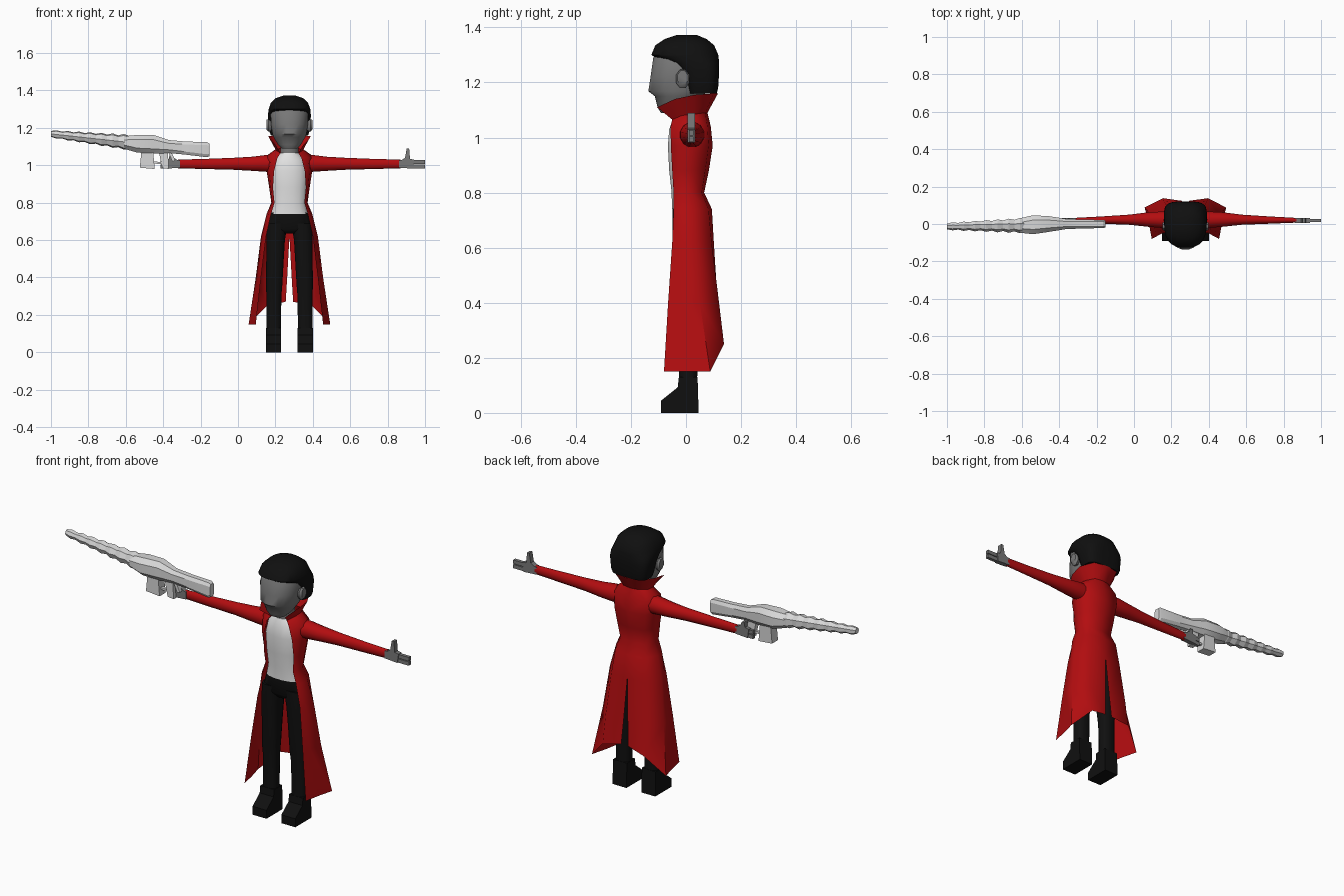
import bpy, bmesh, math

CX = 0.275  # body centre line


def material(name, rgb):
    m = bpy.data.materials.new(name)
    m.diffuse_color = (*rgb, 1)
    return m


RED = material("coat_red", (0.45, 0.004, 0.005))
BLACK = material("black", (0.005, 0.005, 0.005))
SKIN = material("grey_skin", (0.19, 0.19, 0.19))
WHITE = material("shirt_white", (0.78, 0.78, 0.78))
METAL = material("pale_metal", (0.68, 0.68, 0.68))


def finish(name, bm, mat, angle=50):
    bmesh.ops.remove_doubles(bm, verts=bm.verts, dist=0.0005)
    bmesh.ops.recalc_face_normals(bm, faces=bm.faces)
    me = bpy.data.meshes.new(name)
    bm.to_mesh(me)
    bm.free()
    me.materials.append(mat)
    ob = bpy.data.objects.new(name, me)
    bpy.context.collection.objects.link(ob)
    if angle:
        bpy.ops.object.select_all(action='DESELECT')
        ob.select_set(True)
        bpy.context.view_layer.objects.active = ob
        bpy.ops.object.shade_smooth_by_angle(angle=math.radians(angle))
    return ob


def spow(v, p):
    return math.copysign(abs(v) ** p, v)


def loft(name, secs, mat, axis='z', n=12, angle=50):
    """Sections: (position, centre u, centre v, radius u, radius v[, squareness])."""
    bm = bmesh.new()
    rings = []
    for s in secs:
        p, cu, cv, ru, rv = s[:5]
        e = 2 / (s[5] if len(s) > 5 else 2)
        ring = []
        for i in range(n):
            a = 2 * math.pi * (i + 0.5) / n
            u, v = cu + ru * spow(math.cos(a), e), cv + rv * spow(math.sin(a), e)
            ring.append(bm.verts.new((u, v, p) if axis == 'z' else (p, u, v)))
        rings.append(ring)
    for a, b in zip(rings, rings[1:]):
        for i in range(n):
            j = (i + 1) % n
            bm.faces.new((a[i], a[j], b[j], b[i]))
    bm.faces.new(rings[0])
    bm.faces.new(rings[-1])
    return finish(name, bm, mat, angle)


def body_loft(name, secs, mat, n=16, cx=CX):
    """Upright loft from (z, half width, y front, y back, squareness)."""
    return loft(name, [(z, cx, (f + b) / 2, a, (b - f) / 2, q) for z, a, f, b, q in secs], mat, n=n)


def prism(name, pts, lo, hi, mat, axis='y'):
    """Outline extruded along y (points x,z) or along x (points y,z)."""
    bm = bmesh.new()
    put = (lambda p, d: (p[0], d, p[1])) if axis == 'y' else (lambda p, d: (d, p[0], p[1]))
    a, b = [[bm.verts.new(put(p, d)) for p in pts] for d in (lo, hi)]
    bm.faces.new(a)
    bm.faces.new(b)
    for i in range(len(pts)):
        j = (i + 1) % len(pts)
        bm.faces.new((a[i], a[j], b[j], b[i]))
    return finish(name, bm, mat, 0)


def sheet(name, rows, mat):
    """Mirrored open cloth from rows of (half width, y, z)."""
    bm = bmesh.new()
    for s in (-1, 1):
        g = [[bm.verts.new((CX + s * x, y, z)) for x, y, z in r] for r in rows]
        for a, b in zip(g, g[1:]):
            for i in range(len(a) - 1):
                bm.faces.new((a[i], a[i + 1], b[i + 1], b[i]))
    return finish(name, bm, mat, 60)


def level(z, *pts):
    return [(x, y, z) for x, y in pts]


# Coat: front edge, front side, side, back side, back centre on each row
neck = [(.048, -.05, 1.065), (.072, -.015, 1.08), (.075, .03, 1.085), (.045, .07, 1.09), (0, .078, 1.09)]
sheet("coat", [
    neck,
    level(1.04, (.064, -.056), (.1, -.04), (.138, .02), (.09, .078), (0, .09)),
    level(.97, (.082, -.055), (.108, -.038), (.122, .02), (.09, .082), (0, .097)),
    level(.88, (.088, -.05), (.1, -.03), (.108, .015), (.08, .07), (0, .083)),
    level(.80, (.08, -.045), (.092, -.03), (.097, .015), (.072, .057), (0, .066)),
    level(.74, (.098, -.045), (.113, -.03), (.122, .02), (.085, .082), (0, .094)),
    level(.62, (.125, -.05), (.138, -.02), (.152, .03), (.1, .093), (0, .101)),
    level(.40, (.152, -.065), (.165, -.02), (.18, .05), (.115, .12), (.012, .115)),
    [(.18, -.08, .15), (.195, 0, .15), (.218, .088, .15), (.12, .138, .25), (.02, .124, .27)],
], RED)
sheet("collar", [
    neck,
    [(.075, -.105, 1.11), (.105, -.04, 1.14), (.113, .03, 1.155), (.075, .1, 1.16), (0, .116, 1.16)],
], RED)

# Shirt and neck
body_loft("shirt", [
    (.74, .1, -.052, .06, 2.3), (.80, .086, -.053, .045, 2.2), (.88, .094, -.062, .055, 2.2),
    (.97, .1, -.067, .07, 2.2), (1.03, .085, -.062, .065, 2.2), (1.065, .05, -.05, .06, 2)], WHITE)
body_loft("neck", [(1.04, .05, -.045, .05, 2), (1.14, .047, -.045, .05, 2)], SKIN)

# Head, hair and ears
body_loft("head", [
    (1.09, .042, -.092, -.02, 2.2), (1.11, .062, -.104, .02, 2.2), (1.15, .086, -.114, .06, 2.2),
    (1.168, .092, -.138, .08, 2.1), (1.22, .1, -.13, .09, 2.2), (1.29, .102, -.12, .1, 2.3),
    (1.34, .08, -.09, .08, 2)], SKIN, 20)
body_loft("hair", [
    (1.16, .1, .005, .112, 3.5), (1.18, .107, .0, .117, 3.5), (1.24, .114, -.02, .121, 3.5),
    (1.27, .115, -.055, .121, 3.2), (1.293, .113, -.115, .119, 2.7), (1.3, .112, -.127, .118, 2.6),
    (1.335, .1, -.112, .103, 2.5), (1.358, .075, -.078, .075, 2.3), (1.372, .035, -.035, .04, 2)], BLACK, 24)
for s in (-1, 1):
    loft("ear", [(CX + s * d, -.012, z, ry, rz) for d, z, ry, rz in
                 ((.095, 1.21, .018, .026), (.112, 1.213, .027, .036), (.123, 1.217, .02, .028))],
         SKIN, 'x', 8)

# Trousers and boots
body_loft("hips", [(.635, .045, -.035, .045, 2), (.66, .122, -.05, .065, 2.6), (.75, .098, -.05, .06, 2.4)], BLACK)
for s in (-1, 1):
    loft("leg", [(z, CX + s * c, y, a, b, 2.6) for z, c, y, a, b in
                 ((.08, .085, .008, .04, .033), (.3, .083, .008, .041, .036), (.36, .082, .006, .045, .041),
                  (.5, .077, .006, .048, .047), (.6, .074, .006, .051, .054), (.69, .064, .007, .056, .056))],
         BLACK, n=12)
    mid = CX + s * .085
    prism("boot", [(-.09, 0), (-.09, .045), (-.03, .093), (-.026, .13), (.042, .13), (.046, 0)],
          mid - .041, mid + .041, BLACK, 'x')

# Sleeves and hands
for s in (-1, 1):
    loft("sleeve", [(CX + s * d, y, z, a, b) for d, y, z, a, b in
                    ((.085, .022, 1.01, .045, .048), (.13, .023, 1.01, .045, .046),
                     (.2, .024, 1.008, .04, .039), (.3, .023, 1.008, .028, .033),
                     (.45, .021, 1.007, .02, .028), (.595, .02, 1.007, .013, .024))], RED, 'x', 12)
    palm = [(.585, .987), (.66, .982), (.667, 1.03), (.645, 1.034), (.64, 1.09), (.627, 1.09),
            (.618, 1.04), (.6, 1.028), (.585, 1.026)]
    if s < 0:  # gripping hand keeps its thumb folded
        palm = [(d, min(z, 1.06)) for d, z in palm]
    prism("hand", [(CX + s * d, z) for d, z in palm], .006, .032, SKIN)
    tip = .725 if s > 0 else .69
    for z in (.983, 1.007):
        prism("fingers", [(CX + s * d, h) for d, h in
                          ((.655, z), (tip, z), (tip, z + .02), (.655, z + .02))], .01, .028, SKIN)

# Ridged barrel
ridges = []
for k in range(15):
    t = k / 14
    r = (.021 + .024 * t) if k % 2 else (.016 + .019 * t)
    ridges.append((-1 + .42 * t, -.012 + .006 * t, 1.168 - .046 * t, r, r))
loft("gun_barrel", ridges, METAL, 'x', 7, 20)

# Gun body and stock
loft("gun_body", [
    (-.61, -.008, 1.122, .042, .036), (-.54, -.004, 1.115, .054, .05, 2.5), (-.45, 0, 1.112, .044, .053, 2.5),
    (-.37, 0, 1.1, .03, .037, 2.5), (-.28, 0, 1.092, .025, .037, 3), (-.165, 0, 1.083, .023, .042, 3.5),
    (-.153, 0, 1.082, .019, .035, 3.5)], METAL, 'x', 8, 25)

# Magazine, grip and trigger guard
prism("magazine", [(-.525, .987), (-.445, .98), (-.455, 1.09), (-.515, 1.09)], -.025, .025, METAL)
prism("grip", [(-.405, .985), (-.37, .98), (-.375, 1.075), (-.425, 1.08)], -.014, .014, METAL)
prism("trigger_guard", [(-.46, 1.01), (-.395, 1.005), (-.395, 1.016), (-.46, 1.021)], -.008, .008, METAL)
prism("grip_brace", [(-.35, 1.02), (-.335, 1.025), (-.36, 1.08), (-.378, 1.08)], -.012, .012, METAL)
